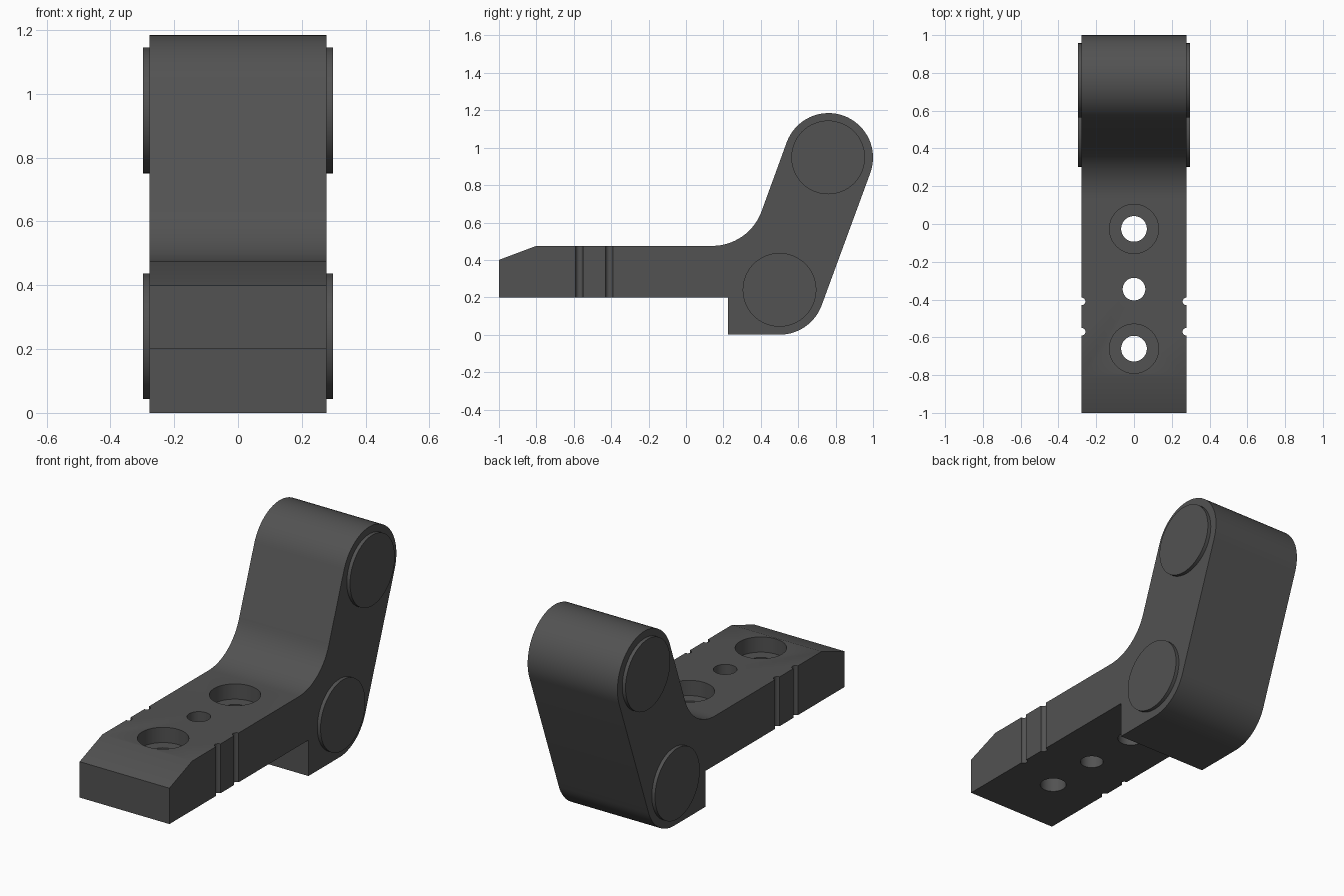
import bpy, bmesh
from math import sin, cos, radians, pi

default = bpy.data.objects.get("Cube")
if default:
    bpy.data.objects.remove(default, do_unlink=True)

HALF_WIDTH = 0.277
TOP, UNDERSIDE = 0.475, 0.2
LEAN = 20
UPPER, LOWER = (0.762, 0.947), (0.5, 0.24)

grey = bpy.data.materials.new("dark_grey")
grey.use_nodes = True
grey.diffuse_color = (0.085, 0.085, 0.085, 1)
grey.node_tree.nodes["Principled BSDF"].inputs["Base Color"].default_value = grey.diffuse_color


def arc(centre, radius, start, end, steps):
    """Points on an arc in the side (y, z) plane."""
    angles = [radians(start + (end - start) * i / steps) for i in range(steps + 1)]
    return [(centre[0] + radius * cos(a), centre[1] + radius * sin(a)) for a in angles]


def cylinder(name, radius, depth, location, rotation=(0, 0, 0), sides=64):
    bpy.ops.mesh.primitive_cylinder_add(vertices=sides, radius=radius, depth=depth,
                                        location=location, rotation=rotation)
    obj = bpy.context.object
    obj.name = name
    obj.data.materials.append(grey)
    return obj


def smooth(obj):
    bpy.ops.object.select_all(action='DESELECT')
    obj.select_set(True)
    bpy.context.view_layer.objects.active = obj
    bpy.ops.object.shade_smooth_by_angle(angle=radians(30))


# Bent body: side profile extruded across the width
profile = [(-1, UNDERSIDE), (-1, 0.4), (-0.8, TOP)]
profile += arc((0.14, TOP + 0.281), 0.281, -90, -LEAN, 16)
profile += arc(UPPER, 0.238, 180 - LEAN, -LEAN, 32)
profile += arc(LOWER, 0.24, -LEAN, -90, 14)
profile += [(0.225, 0), (0.225, UNDERSIDE)]

bm = bmesh.new()
face = bm.faces.new([bm.verts.new((-HALF_WIDTH, y, z)) for y, z in profile])
side = bmesh.ops.extrude_face_region(bm, geom=[face])
moved = [v for v in side["geom"] if isinstance(v, bmesh.types.BMVert)]
bmesh.ops.translate(bm, verts=moved, vec=(2 * HALF_WIDTH, 0, 0))
bmesh.ops.recalc_face_normals(bm, faces=bm.faces)
mesh = bpy.data.meshes.new("bent_body")
bm.to_mesh(mesh)
bm.free()
body = bpy.data.objects.new("bent_body", mesh)
bpy.context.collection.objects.link(body)
mesh.materials.append(grey)

# Screw holes, counterbores and side grooves
cutters = []
for y, radius in ((-0.026, 0.068), (-0.345, 0.06), (-0.66, 0.068)):
    cutters.append(cylinder("screw_hole_cutter", radius, 1, (0, y, 0.35), sides=48))
for y in (-0.026, -0.66):
    cutters.append(cylinder("counterbore_cutter", 0.13, 0.2, (0, y, TOP + 0.1 - 0.085)))
for x in (-HALF_WIDTH, HALF_WIDTH):
    for y in (-0.57, -0.41):
        cutters.append(cylinder("groove_cutter", 0.02, 1, (x, y, 0.35), sides=24))

bpy.context.view_layer.objects.active = body
for cutter in cutters:
    cutter.hide_render = True
    cut = body.modifiers.new("cut", 'BOOLEAN')
    cut.operation = 'DIFFERENCE'
    cut.solver = 'EXACT'
    cut.object = cutter
    bpy.ops.object.modifier_apply(modifier=cut.name)
for cutter in cutters:
    bpy.data.objects.remove(cutter, do_unlink=True)
smooth(body)

# Round pivot caps on both sides
for label, (y, z) in (("upper", (0.76, 0.948)), ("lower", LOWER)):
    for hand, sign in (("left", 1), ("right", -1)):
        cap = cylinder(f"{label}_{hand}_pivot_cap", 0.197, 0.03,
                       (sign * (HALF_WIDTH + 0.005), y, z), (0, pi / 2, 0))
        smooth(cap)
